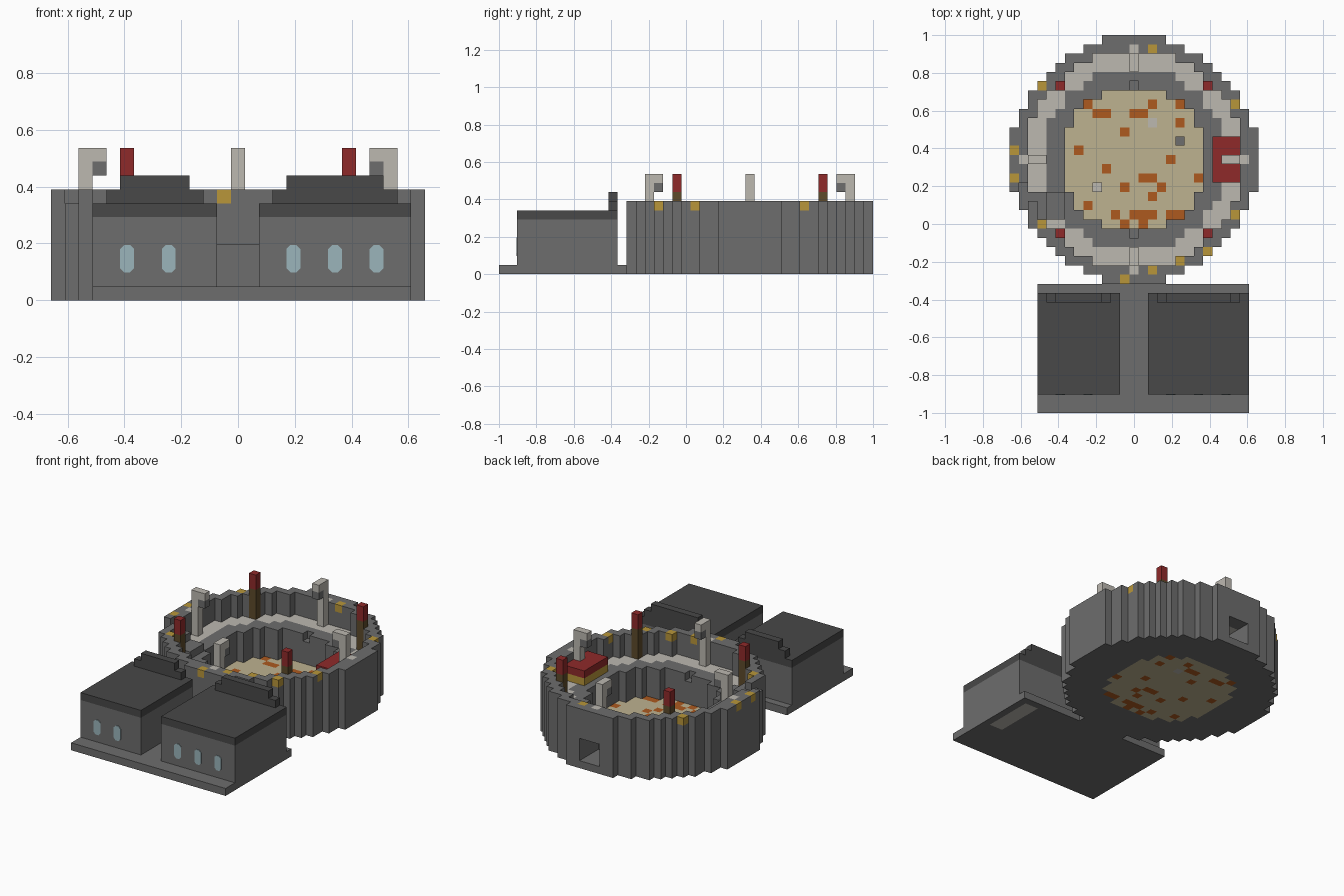
import bpy
import bmesh
from mathutils import Vector

cube = bpy.data.objects.get("Cube")
if cube:
    bpy.data.objects.remove(cube, do_unlink=True)

V = 2 / 41               # size of one block
CY = 1 - 13.5 * V        # centre of the round arena along y


def material(name, code):
    rgb = [int(code[k:k + 2], 16) / 255 for k in (0, 2, 4)]
    lin = [c / 12.92 if c < 0.04 else ((c + 0.055) / 1.055) ** 2.4 for c in rgb]
    m = bpy.data.materials.new(name)
    m.use_nodes = True
    m.diffuse_color = (*lin, 1)
    m.node_tree.nodes["Principled BSDF"].inputs["Base Color"].default_value = (*lin, 1)
    return m


GREY = material("grey stone", "6d6d6d")
DARK = material("dark roof", "484848")
PALE = material("pale stone", "bcb8b0")
SAND = material("sand", "beb290")
RUST = material("rust orange", "ad5a1f")
GOLD = material("gold", "b8963a")
RED = material("red cloth", "8f2a2a")
WOOD = material("brown wood", "5d4a2a")
GLASS = material("pale blue glass", "9bb5bb")


def finish(name, bm, mat):
    bmesh.ops.remove_doubles(bm, verts=bm.verts, dist=1e-5)
    bmesh.ops.recalc_face_normals(bm, faces=bm.faces)
    me = bpy.data.meshes.new(name)
    bm.to_mesh(me)
    bm.free()
    me.materials.append(mat)
    ob = bpy.data.objects.new(name, me)
    bpy.context.collection.objects.link(ob)
    return ob


def rect(i0, i1, j0, j1):
    return {(i, j) for i in range(i0, i1 + 1) for j in range(j0, j1 + 1)}


def ring(inner, outer):
    return {(i, j) for i, j in rect(-13, 13, -13, 13) if inner < i * i + j * j <= outer}


def slab(name, cells, z0, z1, mat):
    """Extrude a set of grid cells between two block heights."""
    bm = bmesh.new()

    def face(*pts):
        bm.faces.new([bm.verts.new((x * V, CY + y * V, z * V)) for x, y, z in pts])

    for i, j in cells:
        a, b, c, d = i - 0.5, i + 0.5, j - 0.5, j + 0.5
        face((a, c, z1), (b, c, z1), (b, d, z1), (a, d, z1))
        face((a, d, z0), (b, d, z0), (b, c, z0), (a, c, z0))
        sides = {(0, -1): (a, c, b, c), (1, 0): (b, c, b, d),
                 (0, 1): (b, d, a, d), (-1, 0): (a, d, a, c)}
        for (di, dj), (x0, y0, x1, y1) in sides.items():
            if (i + di, j + dj) not in cells:
                face((x0, y0, z0), (x1, y1, z0), (x1, y1, z1), (x0, y0, z1))
    return finish(name, bm, mat)


def window(name, i):
    """Thin corner-cut pane on the front wall, one block wide, two high."""
    bm = bmesh.new()
    w, h, cut, y = V / 2, V, V * 0.3, CY - 25.5 * V
    pts = [(-w + cut, -h), (w - cut, -h), (w, -h + cut), (w, h - cut),
           (w - cut, h), (-w + cut, h), (-w, h - cut), (-w, -h + cut)]
    f = bm.faces.new([bm.verts.new((i * V + x, y + 0.002, 3 * V + z)) for x, z in pts])
    out = bmesh.ops.extrude_face_region(bm, geom=[f])["geom"]
    bmesh.ops.translate(bm, vec=Vector((0, -0.006, 0)),
                        verts=[e for e in out if isinstance(e, bmesh.types.BMVert)])
    finish(name, bm, GLASS)


# Arena floor with stained cells
floor = ring(-1, 62)
stains = {(-5, 6), (-4, 5), (-3, 5), (0, 5), (1, 5), (2, 6), (5, 6), (5, 4), (-1, 3),
          (-6, 1), (-3, -1), (4, 0), (1, -2), (2, -2), (7, -2), (-1, -3), (3, -3),
          (2, -4), (-5, -5), (-2, -6), (0, -6), (1, -6), (2, -6), (4, -6), (5, -6),
          (-1, -7), (1, -7)} & floor
chips = {(2, 4)}
slab("arena_floor", floor - stains - chips, 0, 1, SAND)
slab("floor_stains", stains, 0, 1, RUST)
slab("floor_chip", chips, 0, 1, PALE)
slab("floor_block_pale", {(-4, -3)}, 1, 2, PALE)
slab("floor_block_grey", {(5, 2)}, 1, 2, GREY)

# Outer wall and seating, with gate tunnels at the front and back
wall = ring(140, 179)
seats = ring(62, 140)
tunnel = {(i, s * j) for i in (-1, 0, 1) for j in range(10, 14) for s in (-1, 1)}
slab("wall_foot", wall, 0, 1, GREY)
slab("wall_middle", wall - tunnel, 1, 4, GREY)
slab("wall_upper", wall, 4, 7, GREY)
slab("seating_foot", seats, 0, 1, GREY)
slab("seating_middle", seats - tunnel, 1, 4, GREY)
slab("inner_walk", ring(62, 99) - {(0, 8), (0, -8)}, 4, 5, GREY)
slab("seating_top", ring(99, 140), 4, 5, PALE)

# Wall rim with gold and pale blocks set into it
gold = {(2, 12), (-10, 8), (11, 6), (-13, 1), (-13, -2), (11, -6), (-10, -7),
        (8, -10), (5, -11), (2, -12), (-1, -13)}
pale = {(12, 0), (-12, 0), (0, 12), (0, -12)}
stair_gap = rect(-12, -12, -6, -3)
slab("wall_rim", wall - gold - pale - stair_gap, 7, 8, GREY)
slab("rim_gold_blocks", gold, 7, 8, GOLD)
slab("rim_pale_blocks", pale, 7, 8, PALE)

# Stairs down from the rim
slab("stairs_upper", rect(-11, -10, -6, -4), 5, 7, GREY)
slab("stairs_lower", rect(-9, -8, -6, -4), 5, 6, GREY)

# Four hooked lamp posts
for name, (dx, dy) in {"left": (1, 0), "right": (-1, 0), "back": (0, 1), "front": (0, -1)}.items():
    post, arm = (11 * dx, 11 * dy), (10 * dx, 10 * dy)
    slab(name + "_lamp_post", {post}, 5, 10, PALE)
    slab(name + "_lamp_arm", {post, arm}, 10, 11, PALE)
    slab(name + "_lamp", {arm}, 9, 10, GREY)

# Four banner poles
for sx, side in ((1, "left"), (-1, "right")):
    for sy, end in ((1, "back"), (-1, "front")):
        cell = {(8 * sx, 8 * sy)}
        slab(f"{end}_{side}_pole", cell, 5, 9, WOOD)
        slab(f"{end}_{side}_banner", cell, 9, 11, RED)

# Box of honour on the seating
slab("honour_box_base", rect(9, 11, -2, 2), 5, 6, GOLD)
slab("honour_box_top", rect(9, 11, -2, 2), 6, 7, RED)

# Forecourt platform with a pale inlay underneath
inlay = rect(10, 11, -21, -15)
slab("platform", rect(-10, 12, -27, -14) - inlay, 0, 1, GREY)
slab("platform_inlay", inlay, 0, 1, PALE)

# Two gatehouses with stepped roof ridges
for side, a, b, panes in (("right", -10, -2, (-8, -5)), ("left", 2, 12, (4, 7, 10))):
    slab(side + "_house_walls", rect(a, b, -25, -15), 1, 6, GREY)
    slab(side + "_house_roof", rect(a, b, -25, -15), 6, 7, DARK)
    slab(side + "_ridge_lower", rect(a + 1, b - 1, -15, -15), 7, 8, DARK)
    slab(side + "_ridge_upper", rect(a + 2, b - 2, -15, -15), 8, 9, DARK)
    for n, i in enumerate(panes):
        window(f"{side}_window_{n + 1}", i)
